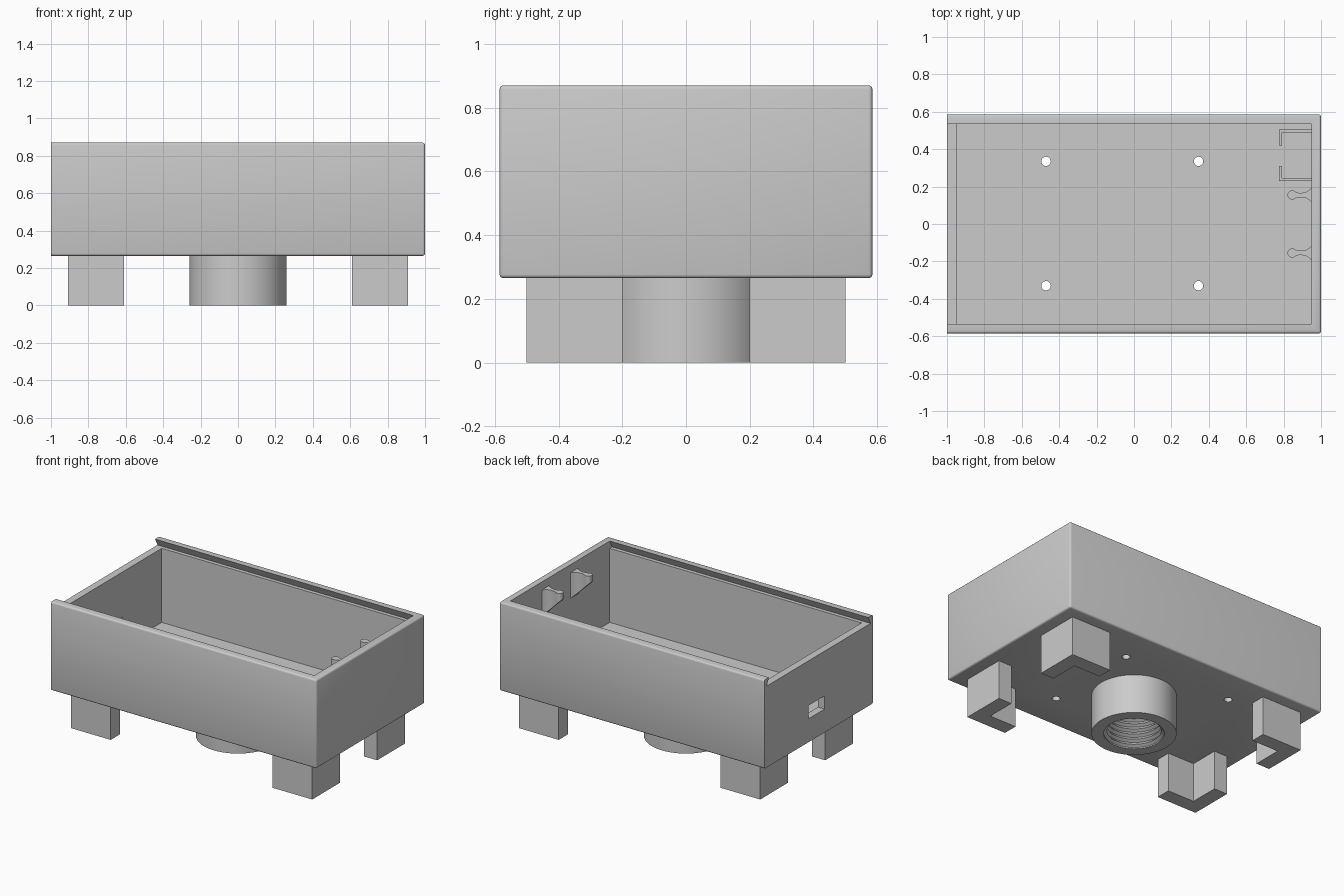
import bpy, bmesh, math
from mathutils import Vector, Matrix

scene = bpy.context.scene
if "Cube" in scene.objects:
    bpy.data.objects.remove(scene.objects["Cube"], do_unlink=True)

grey = bpy.data.materials.new("plain grey")
grey.use_nodes = True
grey.diffuse_color = (0.6, 0.6, 0.6, 1)
grey.node_tree.nodes["Principled BSDF"].inputs["Base Color"].default_value = (0.6, 0.6, 0.6, 1)

BASE, FLOOR, LEDGE, TOP = 0.265, 0.315, 0.82, 0.87
HALF_Y, INNER_X, INNER_Y = 0.585, 0.95, 0.535


def finish(name, bm):
    bmesh.ops.recalc_face_normals(bm, faces=bm.faces)
    mesh = bpy.data.meshes.new(name)
    bm.to_mesh(mesh)
    bm.free()
    mesh.materials.append(grey)
    obj = bpy.data.objects.new(name, mesh)
    scene.collection.objects.link(obj)
    return obj


def activate(obj):
    bpy.ops.object.select_all(action='DESELECT')
    obj.select_set(True)
    bpy.context.view_layer.objects.active = obj


def smooth(obj):
    activate(obj)
    bpy.ops.object.shade_smooth_by_angle(angle=math.radians(32))


def prism(name, points, direction):
    """Extrude a closed 3D outline along a direction."""
    bm = bmesh.new()
    face = bm.faces.new([bm.verts.new(p) for p in points])
    new = bmesh.ops.extrude_face_region(bm, geom=[face])["geom"]
    moved = [v for v in new if isinstance(v, bmesh.types.BMVert)]
    bmesh.ops.translate(bm, verts=moved, vec=direction)
    return finish(name, bm)


def box(name, x0, x1, y0, y1, z0, z1):
    return prism(name, [(x0, y0, z0), (x1, y0, z0), (x1, y1, z0), (x0, y1, z0)], (0, 0, z1 - z0))


def cut(obj, cutter):
    cutter.hide_render = True
    mod = obj.modifiers.new("cut", 'BOOLEAN')
    mod.operation, mod.solver, mod.object = 'DIFFERENCE', 'EXACT', cutter
    activate(obj)
    bpy.ops.object.modifier_apply(modifier=mod.name)
    bpy.data.objects.remove(cutter, do_unlink=True)


# Case: rounded everywhere except at the open lid end
case = box("case", -1, 1, -HALF_Y, HALF_Y, BASE, TOP)
bm = bmesh.new()
bm.from_mesh(case.data)
edges = [e for e in bm.edges if not all(v.co.x < -0.9 for v in e.verts)]
bmesh.ops.bevel(bm, geom=edges, offset=0.012, segments=3, profile=0.5, affect='EDGES')
bm.to_mesh(case.data)
bm.free()

# Cavity, dovetail lid channel, cable port and screw holes
cut(case, box("cavity_cutter", -INNER_X, INNER_X, -INNER_Y, INNER_Y, FLOOR, LEDGE + 0.01))
channel = [(-1.1, -0.56, LEDGE), (-1.1, 0.56, LEDGE), (-1.1, 0.525, 0.89), (-1.1, -0.525, 0.89)]
cut(case, prism("channel_cutter", channel, (1.1 + INNER_X, 0, 0)))
cut(case, box("port_cutter", -1.1, -0.9, -0.065, 0.11, 0.425, 0.515))
for x in (-0.47, 0.345):
    for y in (-0.33, 0.335):
        ring = [(x + 0.025 * math.cos(a), y + 0.025 * math.sin(a), 0.2)
                for a in (i * math.tau / 24 for i in range(24))]
        cut(case, prism("screw_hole_cutter", ring, (0, 0, 0.2)))
smooth(case)

# Four L-shaped corner feet
for sx, side in ((1, "left"), (-1, "right")):
    for sy, end in ((-1, "front"), (1, "back")):
        outline = [(0.91, 0.5), (0.61, 0.5), (0.61, 0.4), (0.81, 0.4), (0.81, 0.2), (0.91, 0.2)]
        prism(f"{end}_{side}_foot", [(sx * x, sy * y, 0) for x, y in outline], (0, 0, BASE))

# Threaded mounting socket, lathed
profile = [(0.26, BASE), (0.26, 0), (0.185, 0)]
pitch = 0.036
for i in range(7):
    profile += [(0.185, i * pitch + 0.008), (0.165, i * pitch + 0.02)]
profile += [(0.185, BASE)]
bm = bmesh.new()
verts = [bm.verts.new((r, 0, z)) for r, z in profile]
lines = [bm.edges.new(pair) for pair in zip(verts, verts[1:] + verts[:1])]
bmesh.ops.spin(bm, geom=verts + lines, cent=(0, 0, 0), axis=(0, 0, 1),
               angle=math.tau, steps=72, use_duplicate=False)
bmesh.ops.remove_doubles(bm, verts=bm.verts, dist=0.0001)
smooth(finish("threaded_socket", bm))

# Cable hooks: flared root, narrow neck, round tip, sloping underside
half = [(0.955, 0.045), (0.94, 0.03), (0.925, 0.018), (0.9, 0.012), (0.88, 0.012)]
tip = [(0.845 + 0.025 * math.cos(a), 0.025 * math.sin(a))
       for a in (math.radians(40 + 28 * i) for i in range(11))]
outline = half + tip + [(x, -y) for x, y in reversed(half)]
for sy, side in ((1, "back"), (-1, "front")):
    hook = prism(f"{side}_cable_hook", [(x, sy * 0.155 + y, LEDGE - 0.005) for x, y in outline],
                 (0, 0, -0.1))
    for v in hook.data.vertices:
        if v.co.z < 0.8:
            v.co.z = 0.77 - (v.co.x - 0.82)
    smooth(hook)

# Board holder: thin walls with a gap in the inner side
holder_top = 0.5
for name, x0, x1, y0, y1 in (
        ("holder_back_wall", 0.775, 0.955, 0.49, 0.505),
        ("holder_front_wall", 0.775, 0.955, 0.23, 0.245),
        ("holder_inner_wall_a", 0.775, 0.79, 0.42, 0.49),
        ("holder_inner_wall_b", 0.775, 0.79, 0.245, 0.31)):
    box(name, x0, x1, y0, y1, FLOOR - 0.01, holder_top)
